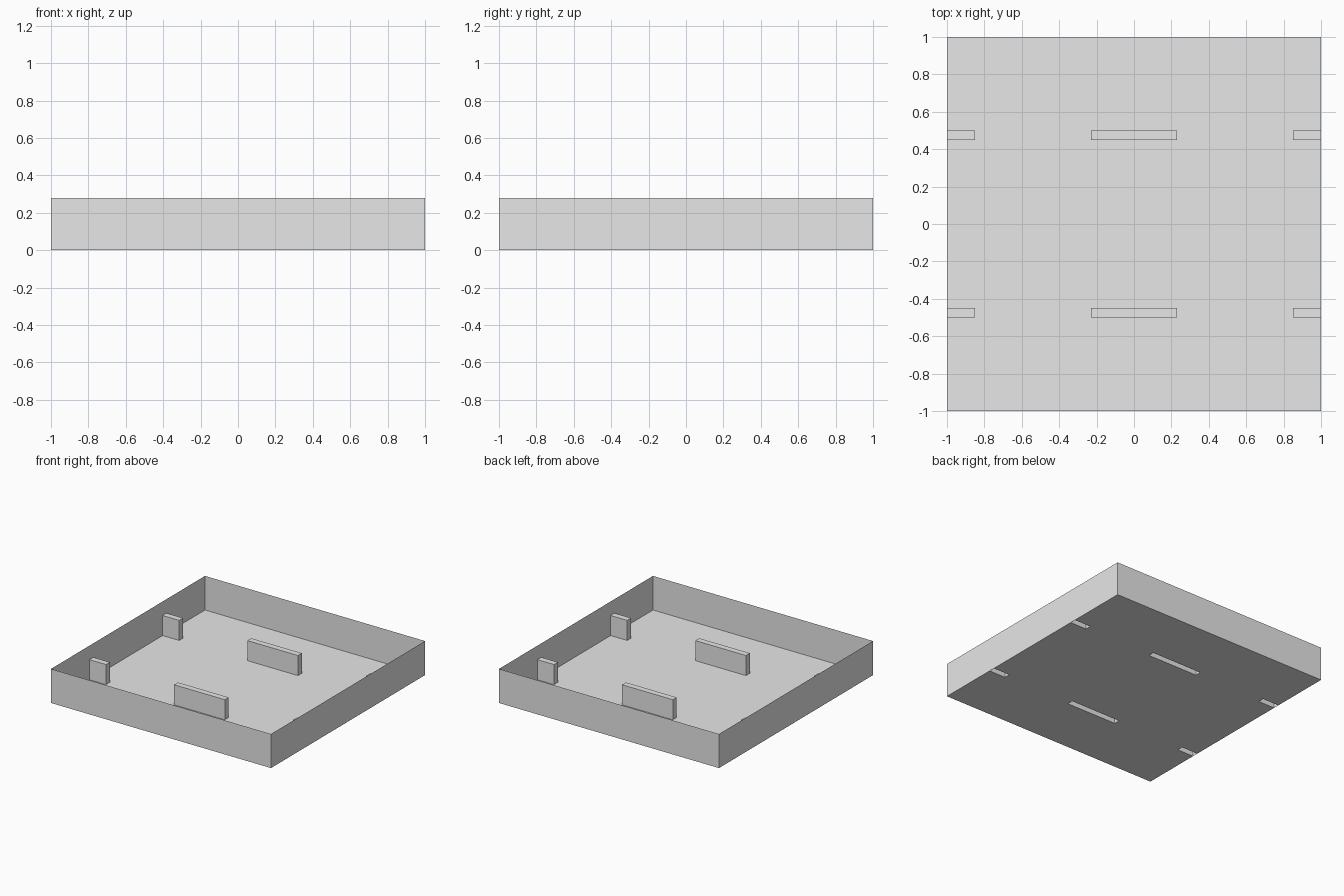
import bpy
import bmesh

if "Cube" in bpy.data.objects:
    bpy.data.objects.remove(bpy.data.objects["Cube"], do_unlink=True)

WALL_HEIGHT = 0.28
POST_HEIGHT = 0.165
X_CUTS = [-1, -0.85, -0.23, 0.23, 0.85, 1]
Y_CUTS = [-1, -0.5, -0.45, 0.45, 0.5, 1]

grey = bpy.data.materials.new("plain grey")
grey.use_nodes = True
colour = (0.8, 0.8, 0.8, 1)
grey.diffuse_color = colour
grey.node_tree.nodes["Principled BSDF"].inputs["Base Color"].default_value = colour


def finish(name, bm):
    mesh = bpy.data.meshes.new(name)
    bm.to_mesh(mesh)
    bm.free()
    mesh.materials.append(grey)
    obj = bpy.data.objects.new(name, mesh)
    bpy.context.collection.objects.link(obj)
    return obj


def add_face(bm, corners):
    bm.faces.new([bm.verts.new(c) for c in corners])


def add_sides(bm, x0, x1, y0, y1, height, skip_outer=False):
    # Upright thin sheets around a rectangle
    ring = [(x0, y0), (x1, y0), (x1, y1), (x0, y1)]
    for a, b in zip(ring, ring[1:] + ring[:1]):
        if skip_outer and a[0] == b[0] and abs(a[0]) == 1:
            continue
        add_face(bm, [(*a, 0), (*b, 0), (*b, height), (*a, height)])


def is_slot(i, j):
    return i % 2 == 0 and j % 2 == 1


# Floor sheet with open slots, and a hollow post rising over each slot
floor = bmesh.new()
for i, (x0, x1) in enumerate(zip(X_CUTS, X_CUTS[1:])):
    for j, (y0, y1) in enumerate(zip(Y_CUTS, Y_CUTS[1:])):
        ring = [(x0, y0), (x1, y0), (x1, y1), (x0, y1)]
        if not is_slot(i, j):
            add_face(floor, [(x, y, 0) for x, y in ring])
            continue
        post = bmesh.new()
        add_sides(post, x0, x1, y0, y1, POST_HEIGHT, skip_outer=True)
        add_face(post, [(x, y, POST_HEIGHT) for x, y in ring])
        bmesh.ops.remove_doubles(post, verts=post.verts, dist=0.0001)
        side = ("right", "", "middle", "", "left")[i]
        finish(f"{'front' if y0 < 0 else 'back'}_{side}_post", post)
bmesh.ops.remove_doubles(floor, verts=floor.verts, dist=0.0001)

# Merge the floor cells into larger flat faces
bmesh.ops.dissolve_limit(floor, angle_limit=0.01, verts=floor.verts, edges=floor.edges)
finish("tray_floor", floor)

# Outer walls
walls = bmesh.new()
add_sides(walls, -1, 1, -1, 1, WALL_HEIGHT)
bmesh.ops.remove_doubles(walls, verts=walls.verts, dist=0.0001)
finish("tray_walls", walls)
